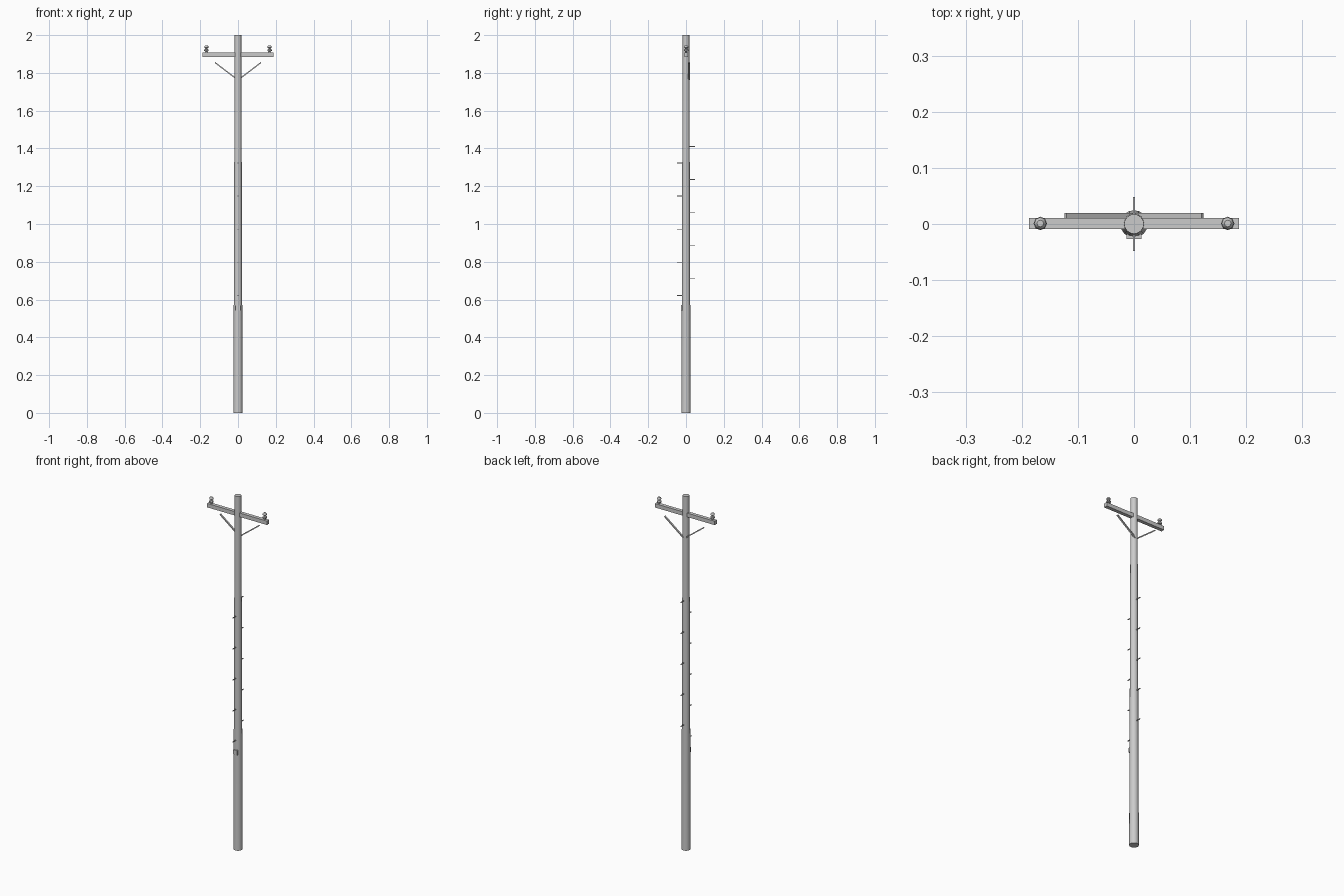
import bpy, bmesh, math
from mathutils import Vector

if "Cube" in bpy.data.objects:
    bpy.data.objects.remove(bpy.data.objects["Cube"])


def make(name, bm, smooth=False):
    bmesh.ops.recalc_face_normals(bm, faces=bm.faces)
    me = bpy.data.meshes.new(name)
    bm.to_mesh(me)
    bm.free()
    ob = bpy.data.objects.new(name, me)
    bpy.context.collection.objects.link(ob)
    if smooth:
        bpy.ops.object.select_all(action='DESELECT')
        ob.select_set(True)
        bpy.context.view_layer.objects.active = ob
        bpy.ops.object.shade_smooth_by_angle(angle=math.radians(40))
    return ob


def lathe(name, profile, sides, loc=(0, 0, 0)):
    """Closed solid of revolution from (radius, z) points."""
    bm = bmesh.new()
    rings = [[bm.verts.new((loc[0] + r * math.cos(math.tau * i / sides),
                            loc[1] + r * math.sin(math.tau * i / sides),
                            loc[2] + z)) for i in range(sides)]
             for r, z in profile]
    for a, b in zip(rings, rings[1:]):
        for i in range(sides):
            j = (i + 1) % sides
            bm.faces.new((a[i], a[j], b[j], b[i]))
    bm.faces.new(rings[0])
    bm.faces.new(rings[-1])
    return make(name, bm, True)


def box(name, center, size, angle=0):
    """Box, optionally tilted about the y axis."""
    bm = bmesh.new()
    bmesh.ops.create_cube(bm, size=1)
    for v in bm.verts:
        v.co = Vector(v.co[i] * size[i] for i in range(3))
    ob = make(name, bm)
    ob.location = center
    ob.rotation_euler.y = angle
    return ob


# Tapered pole
lathe("pole", [(0.0245, 0), (0.0175, 2.0)], 16)

# Crossarm
box("crossarm", (0, 0.001, 1.896), (0.374, 0.02, 0.022))

# Insulators and diagonal braces on both sides
for s, side in ((-1, "left"), (1, "right")):
    lathe("insulator_" + side,
          [(0.005, 0), (0.005, 0.008), (0.012, 0.010), (0.012, 0.017),
           (0.006, 0.021), (0.006, 0.024), (0.011, 0.028), (0.011, 0.034),
           (0.006, 0.040)], 8, (s * 0.167, 0.001, 1.906))
    a, b = Vector((s * 0.004, 0, 1.765)), Vector((s * 0.122, 0, 1.855))
    d = b - a
    mid = (a + b) / 2
    box("brace_" + side, (mid.x, 0.0155, mid.z), (d.length, 0.009, 0.006),
        -math.atan2(d.z, d.x))

# Climbing pegs alternating front and back
for k in range(10):
    s = -1 if k % 2 == 0 else 1
    box(f"climbing_peg_{k + 1}", (0, s * 0.031, 0.622 + k * 0.0876),
        (0.004, 0.034, 0.004))

# Tag plate on the front
box("tag_plate", (0, -0.0225, 0.555), (0.026, 0.008, 0.026))
